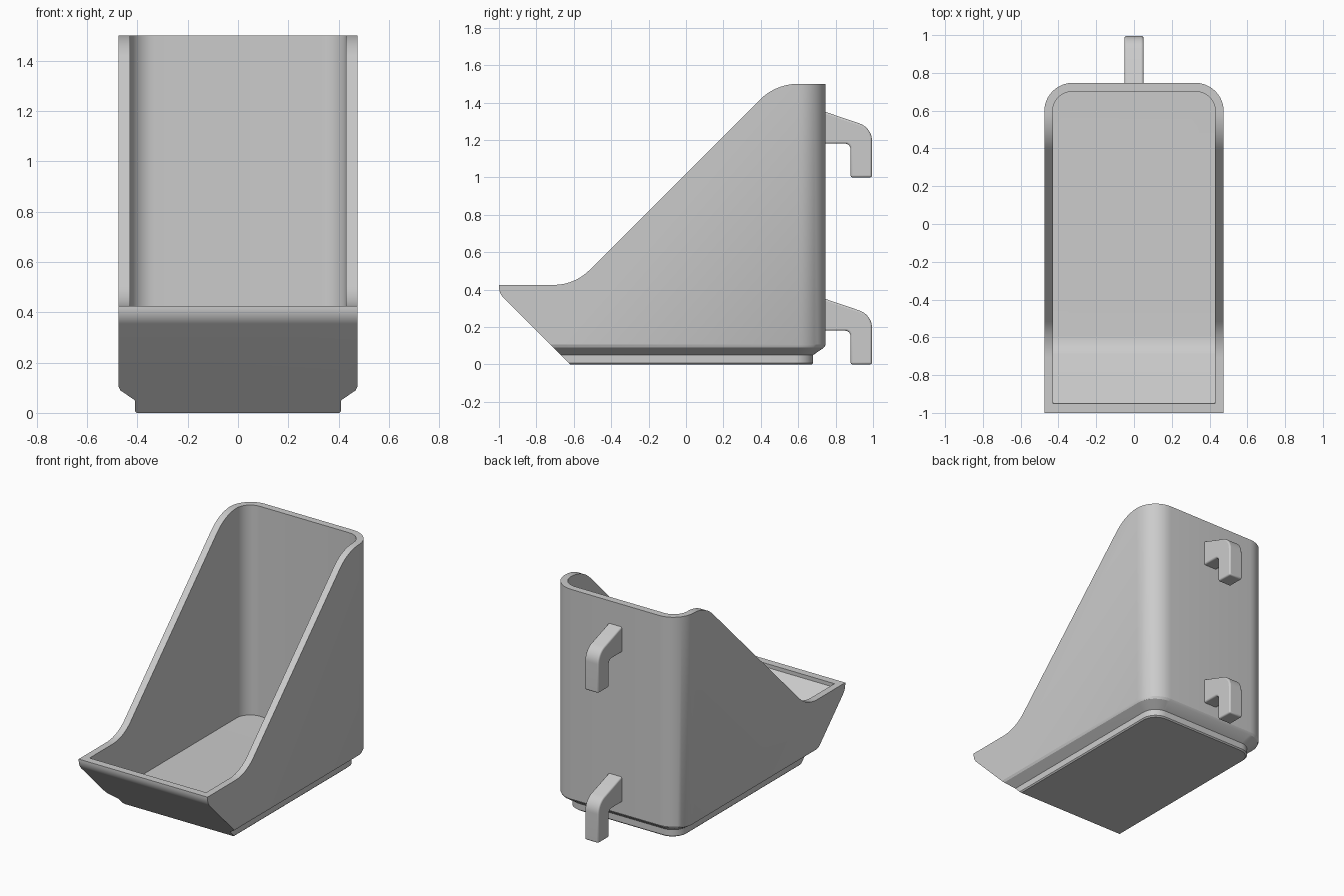
import bpy, bmesh, math
from mathutils import Vector

cube = bpy.data.objects.get("Cube")
if cube:
    bpy.data.objects.remove(cube, do_unlink=True)

grey = bpy.data.materials.new("light grey plastic")
grey.use_nodes = True
colour = (0.6, 0.6, 0.6, 1)
grey.diffuse_color = colour
grey.node_tree.nodes["Principled BSDF"].inputs["Base Color"].default_value = colour


def rounded(corners, steps=10):
    """Outline from (a, b, fillet radius) corners."""
    out = []
    for i, (a, b, r) in enumerate(corners):
        p = Vector((a, b))
        if r == 0:
            out.append(p)
            continue
        u = (Vector(corners[i - 1][:2]) - p).normalized()
        v = (Vector(corners[(i + 1) % len(corners)][:2]) - p).normalized()
        half = u.angle(v) / 2
        centre = p + (u + v).normalized() * (r / math.sin(half))
        start = p + u * (r / math.tan(half)) - centre
        end = p + v * (r / math.tan(half)) - centre
        sweep = start.angle(end)
        for k in range(steps + 1):
            t = k / steps
            w = start * math.sin((1 - t) * sweep) + end * math.sin(t * sweep)
            out.append(centre + w / math.sin(sweep))
    return out


def loft(name, rings):
    """Closed solid through matching rings of 3D points."""
    bm = bmesh.new()
    loops = [[bm.verts.new(p) for p in ring] for ring in rings]
    n = len(loops[0])
    for lo, hi in zip(loops, loops[1:]):
        for i in range(n):
            j = (i + 1) % n
            bm.faces.new((lo[i], lo[j], hi[j], hi[i]))
    bm.faces.new(loops[0][::-1])
    bm.faces.new(loops[-1])
    bmesh.ops.recalc_face_normals(bm, faces=bm.faces)
    mesh = bpy.data.meshes.new(name)
    bm.to_mesh(mesh)
    bm.free()
    mesh.materials.append(grey)
    obj = bpy.data.objects.new(name, mesh)
    bpy.context.collection.objects.link(obj)
    return obj


def side_prism(name, corners, half):
    outline = rounded(corners)
    return loft(name, [[(x, p.x, p.y) for p in outline] for x in (-half, half)])


def plan_ring(half, back, r, z):
    corners = [(-half, -1.2, 0), (half, -1.2, 0), (half, back, r), (-half, back, r)]
    return [(p.x, p.y, z) for p in rounded(corners)]


def activate(obj):
    bpy.ops.object.select_all(action='DESELECT')
    obj.select_set(True)
    bpy.context.view_layer.objects.active = obj


def combine(obj, tool, operation):
    activate(obj)
    mod = obj.modifiers.new("cut", 'BOOLEAN')
    mod.operation, mod.object, mod.solver = operation, tool, 'EXACT'
    bpy.ops.object.modifier_apply(modifier=mod.name)
    bpy.data.objects.remove(tool, do_unlink=True)


# Outer body: stepped foot and rounded back, trimmed to the side silhouette
bin_body = loft("bin_body", [
    plan_ring(0.402, 0.672, 0.1, 0), plan_ring(0.41, 0.68, 0.1, 0.008),
    plan_ring(0.41, 0.68, 0.1, 0.05), plan_ring(0.468, 0.738, 0.14, 0.09),
    plan_ring(0.475, 0.747, 0.15, 0.105), plan_ring(0.475, 0.747, 0.15, 1.7)])
combine(bin_body, side_prism("silhouette", [
    (-0.52, -0.1, 0), (0.9, -0.1, 0), (0.9, 1.5, 0), (0.48, 1.5, 0.29),
    (-0.595, 0.425, 0.27), (-1, 0.425, 0), (-1, 0.38, 0.09)], 0.7), 'INTERSECT')

# Hollow with a sloping front
hollow = loft("hollow", [plan_ring(0.43, 0.70, 0.1, z) for z in (0.0, 1.8)])
combine(hollow, side_prism("hollow_side", [
    (-0.65, 0.1, 0.15), (0.9, 0.1, 0), (0.9, 1.7, 0), (-0.95, 1.7, 0),
    (-0.95, 0.4, 0)], 0.7), 'INTERSECT')
combine(bin_body, hollow, 'DIFFERENCE')
activate(bin_body)
bpy.ops.object.shade_smooth_by_angle(angle=math.radians(25))

# Two hanging hooks on the back
for name, z in (("lower_hook", 0), ("upper_hook", 1)):
    hook = side_prism(name, [
        (0.73, z + 0.18, 0), (0.88, z + 0.18, 0.03), (0.88, z, 0), (0.995, z, 0),
        (0.995, z + 0.265, 0.1), (0.73, z + 0.355, 0)], 0.05)
    bevel = hook.modifiers.new("soft edges", 'BEVEL')
    bevel.width, bevel.segments = 0.01, 3
    bevel.limit_method, bevel.angle_limit = 'ANGLE', math.radians(40)
    activate(hook)
    bpy.ops.object.shade_smooth_by_angle(angle=math.radians(35))
